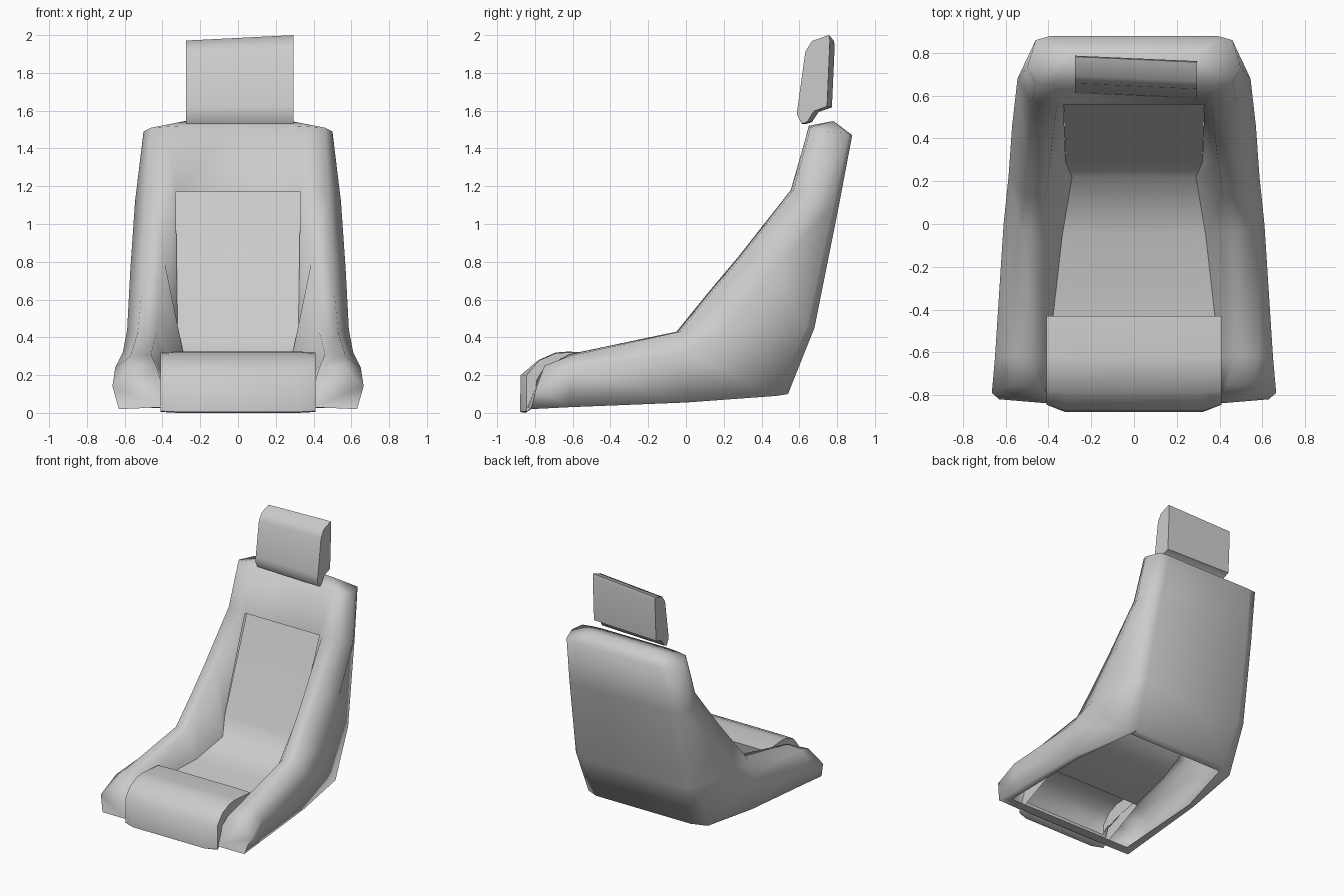
import bpy
import bmesh
import math
from mathutils import Vector

cube = bpy.data.objects.get("Cube")
if cube:
    bpy.data.objects.remove(cube, do_unlink=True)

grey = bpy.data.materials.new("plain_grey")
grey.use_nodes = True
tone = (0.6, 0.6, 0.6, 1.0)
grey.diffuse_color = tone
grey.node_tree.nodes["Principled BSDF"].inputs["Base Color"].default_value = tone


def finish(name, bm, smooth_angle, mirrored=False):
    """Turn a bmesh into a smooth shaded object, optionally mirrored across x."""
    bmesh.ops.recalc_face_normals(bm, faces=bm.faces)
    mesh = bpy.data.meshes.new(name)
    bm.to_mesh(mesh)
    bm.free()
    mesh.materials.append(grey)
    obj = bpy.data.objects.new(name, mesh)
    bpy.context.collection.objects.link(obj)
    if mirrored:
        mirror = obj.modifiers.new("mirror", "MIRROR")
        mirror.use_clip = True
        mirror.merge_threshold = 0.002
    bpy.ops.object.select_all(action="DESELECT")
    obj.select_set(True)
    bpy.context.view_layer.objects.active = obj
    bpy.ops.object.shade_smooth_by_angle(angle=math.radians(smooth_angle))
    return obj


def add_rail(bm, points):
    return [bm.verts.new(p) for p in points]


def bridge(bm, rail_a, rail_b):
    """Fill quads between two rails with the same number of points."""
    for i in range(len(rail_a) - 1):
        bm.faces.new((rail_a[i], rail_a[i + 1], rail_b[i + 1], rail_b[i]))


def to_centre(bm, rail):
    """Copy of a rail moved onto the mirror plane."""
    return [bm.verts.new((0, v.co.y, v.co.z)) for v in rail]


# Shell: lofted between rails that run from the front end up to the shoulder
inner_seam = [(.39, -.83, .11), (.40, -.62, .20), (.335, -.05, .23), (.29, .22, .32),
              (.32, .29, .46), (.33, .56, 1.17), (.29, .65, 1.52)]
inner_crest = [(.43, -.75, .24), (.46, -.62, .31), (.43, -.05, .43), (.415, .12, .64),
               (.395, .28, .83), (.36, .555, 1.18), (.38, .65, 1.515)]
outer_crest = [(.56, -.75, .25), (.57, -.62, .30), (.53, -.03, .43), (.51, .14, .64),
               (.50, .30, .83), (.48, .57, 1.18), (.46, .66, 1.51)]
flank = [(.665, -.79, .14), (.65, -.62, .24), (.61, 0, .32), (.587, .22, .44),
         (.57, .46, .76), (.545, .68, 1.12), (.50, .73, 1.49)]
heel = [(.63, -.82, .02), (.62, -.62, .03), (.585, 0, .055), (.53, .48, .09),
        (.53, .64, .46), (.49, .78, 1.1), (.46, .86, 1.48)]
back_edge = [(.39, -.84, .03), (.56, -.75, .025), (.54, 0, .055), (.42, .54, .10),
             (.45, .68, .45), (.42, .81, 1.1), (.39, .88, 1.47)]

bm = bmesh.new()
rails = [add_rail(bm, r) for r in
         (inner_seam, inner_crest, outer_crest, flank, heel, back_edge)]
for a, b in zip(rails, rails[1:]):
    bridge(bm, a, b)
bm.faces.new([r[0] for r in rails])                      # rounded front end

back_half = rails[-1][3:]                                # back panel
back_centre = to_centre(bm, back_half)
bridge(bm, back_half, back_centre)
chest_half = rails[0][-2:]                               # band above the insert
chest_centre = to_centre(bm, chest_half)
bridge(bm, chest_half, chest_centre)

top, top_mid = add_rail(bm, [(.28, .78, 1.545), (0, .78, 1.545)])   # top cap
for a, b in zip(rails, rails[1:]):
    bm.faces.new((a[-1], b[-1], top))
bm.faces.new((rails[0][-1], top, top_mid, chest_centre[-1]))
bm.faces.new((rails[-1][-1], back_centre[-1], top_mid, top))

lip = add_rail(bm, [(.433, .48, .09), (0, .48, .09)])    # rear edge of the base
bridge(bm, [back_half[0], back_centre[0]], lip)
front_bar = [rails[0][0], rails[-1][0], rails[-1][1]]    # front edge of the base
bridge(bm, front_bar, to_centre(bm, front_bar))
finish("seat_shell", bm, 85, mirrored=True)

# Insert: sunken back and seat panel between the side bolsters
bm = bmesh.new()
edge = [Vector(p) for p in inner_seam[1:6]]
edge[-1].y += .025
edge[0].y = -.45
side = add_rail(bm, edge)
bridge(bm, side, to_centre(bm, side))
under = add_rail(bm, [edge[-1], inner_seam[5]])          # overhang under the band
bridge(bm, under, to_centre(bm, under))
finish("seat_insert", bm, 60, mirrored=True)

# Front cushion: profile swept across, pulled back at its ends
profile = [(-.45, .20), (-.43, .31), (-.62, .325), (-.69, .32), (-.78, .28),
           (-.875, .20), (-.88, .005), (-.85, 0), (-.82, .02)]
bm = bmesh.new()
middle = add_rail(bm, [(0, y, z) for y, z in profile])
shoulder = add_rail(bm, [(.32, y, z) for y, z in profile])
end = add_rail(bm, [(.41, max(y, -.845), z * .97 + .005) for y, z in profile])
bridge(bm, middle, shoulder)
bridge(bm, shoulder, end)
bm.faces.new(end)
finish("thigh_cushion", bm, 50, mirrored=True)

# Headrest: extruded profile, slightly skewed
outline = [(.625, 1.53), (.60, 1.58), (.605, 1.62), (.645, 1.90), (.68, 1.955),
           (.77, 1.985), (.775, 1.96), (.76, 1.62), (.69, 1.595), (.655, 1.54)]
bm = bmesh.new()
ends = [add_rail(bm, [(x, y - .045 * x, z + .05 * x * (z - 1.53) / .45)
                      for y, z in outline]) for x in (-.275, .295)]
for ring in ends:
    bm.faces.new(ring)
bridge(bm, ends[0] + ends[0][:1], ends[1] + ends[1][:1])
finish("headrest", bm, 50)
